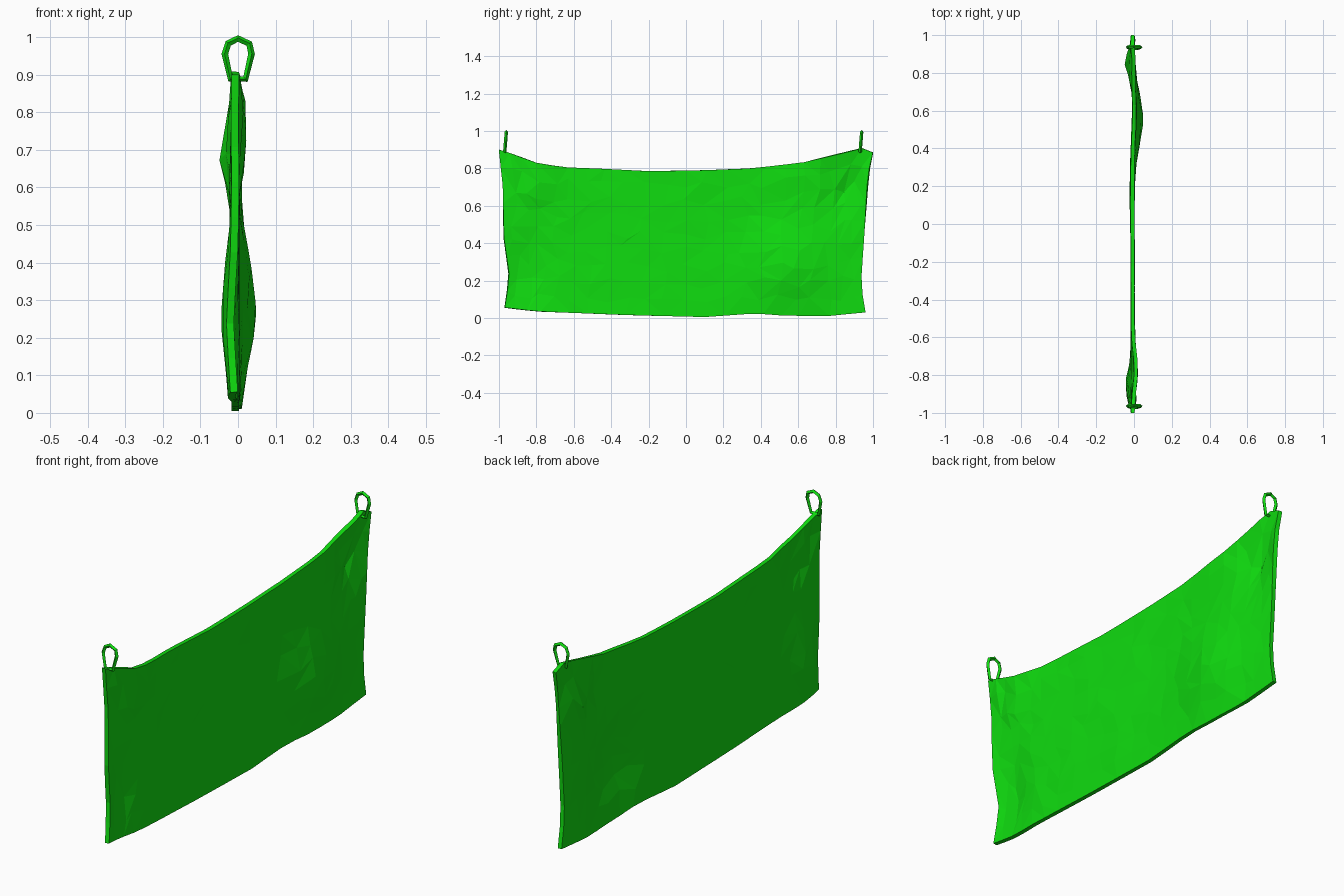
import bpy
import bmesh
import math
import random

random.seed(4)

default_cube = bpy.data.objects.get("Cube")
if default_cube:
    bpy.data.objects.remove(default_cube, do_unlink=True)

green = bpy.data.materials.new("bright green cloth")
green.use_nodes = True
colour = (0.005, 0.72, 0.005, 1)
green.diffuse_color = colour
green.node_tree.nodes["Principled BSDF"].inputs["Base Color"].default_value = colour

# Outline of the hanging cloth, as (position along edge, value) pairs
TOP = [(-1, .90), (-.95, .885), (-.8, .83), (-.66, .806), (-.45, .798), (-.2, .785), (.1, .79),
       (.35, .80), (.62, .83), (.95, .91), (1, .885)]
BOTTOM = [(-.97, .055), (-.8, .035), (-.3, .015), (.1, .005),
          (.37, .025), (.5, .015), (.75, .01), (.96, .03)]
NEAR = [(0, -.97), (.2, -.945), (.45, -.975), (.8, -.98), (1, -1)]
FAR = [(0, .96), (.17, .935), (.5, .955), (.85, .975), (1, 1)]

# Soft swellings: y, z, width, height, push
SWELLS = [(.55, .28, .2, .2, .045), (-.86, .25, .1, .2, -.03),
          (-.78, .74, .12, .1, .025), (.84, .70, .08, .1, -.032),
          (.2, .5, .2, .2, -.008), (.6, .75, .15, .1, .015)]


def sample(profile, t):
    """Linear interpolation along a list of pairs."""
    if t <= profile[0][0]:
        return profile[0][1]
    for (a, va), (b, vb) in zip(profile, profile[1:]):
        if t <= b:
            return va + (vb - va) * (t - a) / (b - a)
    return profile[-1][1]


def depth(y, z):
    """Sideways push of the cloth: swellings plus creases fanning from the ties."""
    x = -.007
    for cy, cz, wide, high, push in SWELLS:
        x += push * math.exp(-((y - cy) / wide) ** 2 - ((z - cz) / high) ** 2)
    for side in (-1, 1):
        dy, dz = side * (side - y), .9 - z
        r = math.hypot(dy, dz)
        fan = math.sin(9 * math.atan2(dz, dy) + side)
        x += .016 * fan * r * 4 * math.exp(-(r / .25) ** 2)
    return x


def build_cloth():
    columns, rows = 22, 9
    bm = bmesh.new()
    grid = []
    for i in range(columns + 1):
        # columns crowd towards the two tied ends
        s = 2 * i / columns - 1
        u = .5 + .5 * (.6 * s + .4 * math.sin(s * math.pi / 2))
        line = []
        for j in range(rows + 1):
            v = j / rows
            inside = 0 < i < columns and 0 < j < rows
            uu = u + (random.uniform(-.012, .012) if inside else 0)
            vv = v + (random.uniform(-.035, .035) if inside else 0)
            y = sample(NEAR, vv) * (1 - uu) + sample(FAR, vv) * uu
            z = sample(BOTTOM, y) * (1 - vv) + sample(TOP, y) * vv
            x = depth(y, z) + (random.uniform(-.002, .002) if inside else 0)
            line.append(bm.verts.new((x, y, z)))
        grid.append(line)
    for i in range(columns):
        for j in range(rows):
            a, b = grid[i][j], grid[i + 1][j]
            c, d = grid[i + 1][j + 1], grid[i][j + 1]
            # random diagonals give the crumpled facets
            split = [(a, b, c), (a, c, d)] if random.random() < .5 else [(a, b, d), (b, c, d)]
            for tri in split:
                bm.faces.new(tri)
    mesh = bpy.data.meshes.new("hanging_cloth")
    bm.to_mesh(mesh)
    bm.free()
    cloth = bpy.data.objects.new("hanging_cloth", mesh)
    bpy.context.collection.objects.link(cloth)
    mesh.materials.append(green)
    solid = cloth.modifiers.new("thickness", "SOLIDIFY")
    solid.thickness = .02
    solid.offset = 0


def build_loop(name, y):
    """Angular hanging loop threaded through a top corner."""
    points = [(-.02, .888), (-.035, .955), (-.026, .983), (0, .996),
              (.03, .982), (.036, .955), (.02, .888)]
    curve = bpy.data.curves.new(name, "CURVE")
    curve.dimensions = "3D"
    spline = curve.splines.new("POLY")
    spline.points.add(len(points) - 1)
    for point, (x, z) in zip(spline.points, points):
        point.co = (x, y + (z - .94) * .08, z, 1)
    spline.use_cyclic_u = True
    curve.bevel_depth = .009
    curve.bevel_resolution = 0
    curve.materials.append(green)
    loop = bpy.data.objects.new(name, curve)
    bpy.context.collection.objects.link(loop)
    # facet the cord by turning it into a flat shaded mesh
    bpy.context.view_layer.objects.active = loop
    bpy.ops.object.select_all(action="DESELECT")
    loop.select_set(True)
    bpy.ops.object.convert(target="MESH")
    bpy.ops.object.shade_flat()


build_cloth()
build_loop("front_hanging_loop", -.965)
build_loop("back_hanging_loop", .935)
